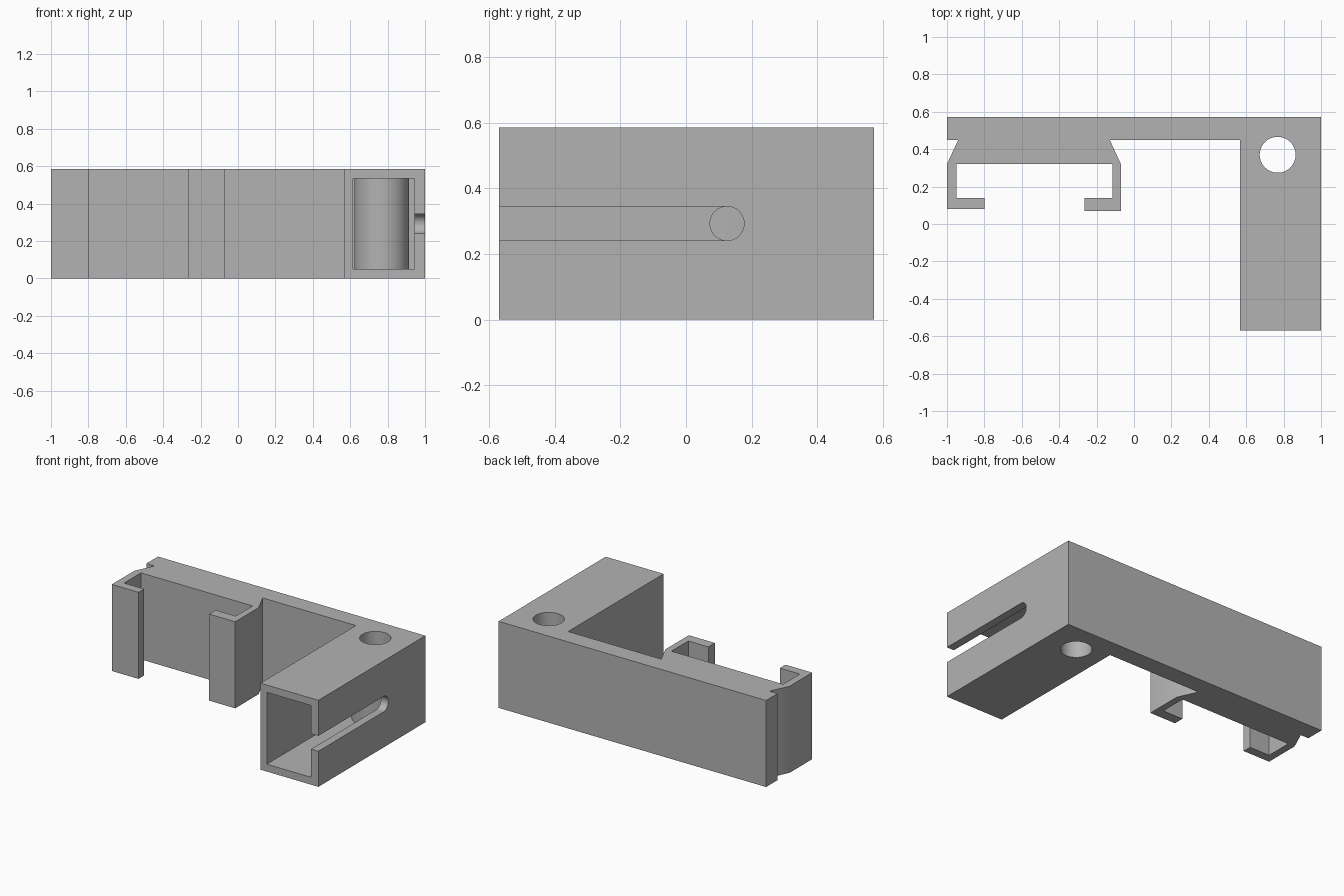
import bpy, bmesh, math
from mathutils import Matrix, Vector

cube = bpy.data.objects.get("Cube")
if cube:
    bpy.data.objects.remove(cube, do_unlink=True)

HEIGHT = 0.585
MID = HEIGHT / 2

grey = bpy.data.materials.new("plain grey")
grey.use_nodes = True
colour = (0.45, 0.45, 0.45, 1)
grey.diffuse_color = colour
grey.node_tree.nodes["Principled BSDF"].inputs["Base Color"].default_value = colour


def add_object(name, bm):
    bmesh.ops.recalc_face_normals(bm, faces=bm.faces)
    mesh = bpy.data.meshes.new(name)
    bm.to_mesh(mesh)
    bm.free()
    mesh.materials.append(grey)
    obj = bpy.data.objects.new(name, mesh)
    bpy.context.collection.objects.link(obj)
    return obj


def prism(name, outline, height):
    bm = bmesh.new()
    face = bm.faces.new([bm.verts.new((x, y, 0)) for x, y in outline])
    top = bmesh.ops.extrude_face_region(bm, geom=[face])["geom"]
    verts = [v for v in top if isinstance(v, bmesh.types.BMVert)]
    bmesh.ops.translate(bm, verts=verts, vec=(0, 0, height))
    return add_object(name, bm)


def box(name, low, high):
    low, high = Vector(low), Vector(high)
    bm = bmesh.new()
    matrix = Matrix.Translation((low + high) / 2) @ Matrix.Diagonal((*(high - low), 1))
    bmesh.ops.create_cube(bm, size=1, matrix=matrix)
    return add_object(name, bm)


def cylinder(name, centre, radius, depth, along_x=False):
    bm = bmesh.new()
    turn = Matrix.Rotation(math.pi / 2, 4, "Y") if along_x else Matrix()
    bmesh.ops.create_cone(bm, cap_ends=True, segments=64, radius1=radius, radius2=radius,
                          depth=depth, matrix=Matrix.Translation(centre) @ turn)
    return add_object(name, bm)


def combine(target, tool, operation):
    mod = target.modifiers.new(tool.name, "BOOLEAN")
    mod.object, mod.operation, mod.solver = tool, operation, "EXACT"
    bpy.ops.object.select_all(action="DESELECT")
    target.select_set(True)
    bpy.context.view_layer.objects.active = target
    bpy.ops.object.modifier_apply(modifier=mod.name)
    bpy.data.objects.remove(tool, do_unlink=True)


# Bracket outline: back beam, two hooked clips and the long leg
left_clip = [(-1, .45), (-.94, .45), (-1, .32), (-1, .08), (-.8, .08),
             (-.8, .14), (-.95, .14), (-.95, .32)]
right_clip = [(-.115, .32), (-.115, .14), (-.265, .14), (-.265, .07),
              (-.07, .07), (-.07, .32), (-.13, .45)]
leg = [(.567, .45), (.567, -.57), (1, -.57), (1, .573), (-1, .573)]
bracket = prism("clip_bracket", left_clip + right_clip + leg, HEIGHT)

# Hollow inside the leg, with a tubular boss around the vertical bore
combine(bracket, box("cavity", (.615, -.7, .05), (.945, .523, .535)), "DIFFERENCE")
combine(bracket, cylinder("boss", (.768, .37, MID), .146, HEIGHT - .05), "UNION")
combine(bracket, cylinder("bore", (.768, .37, MID), .096, 1), "DIFFERENCE")

# Open slot in the outer wall, and the cross hole at its end
combine(bracket, box("slot", (.9, -.7, MID - .052), (1.1, .125, MID + .052)), "DIFFERENCE")
combine(bracket, cylinder("cross_hole", (.8, .125, MID), .052, .6, True), "DIFFERENCE")

bpy.ops.object.shade_smooth_by_angle(angle=math.radians(25))
